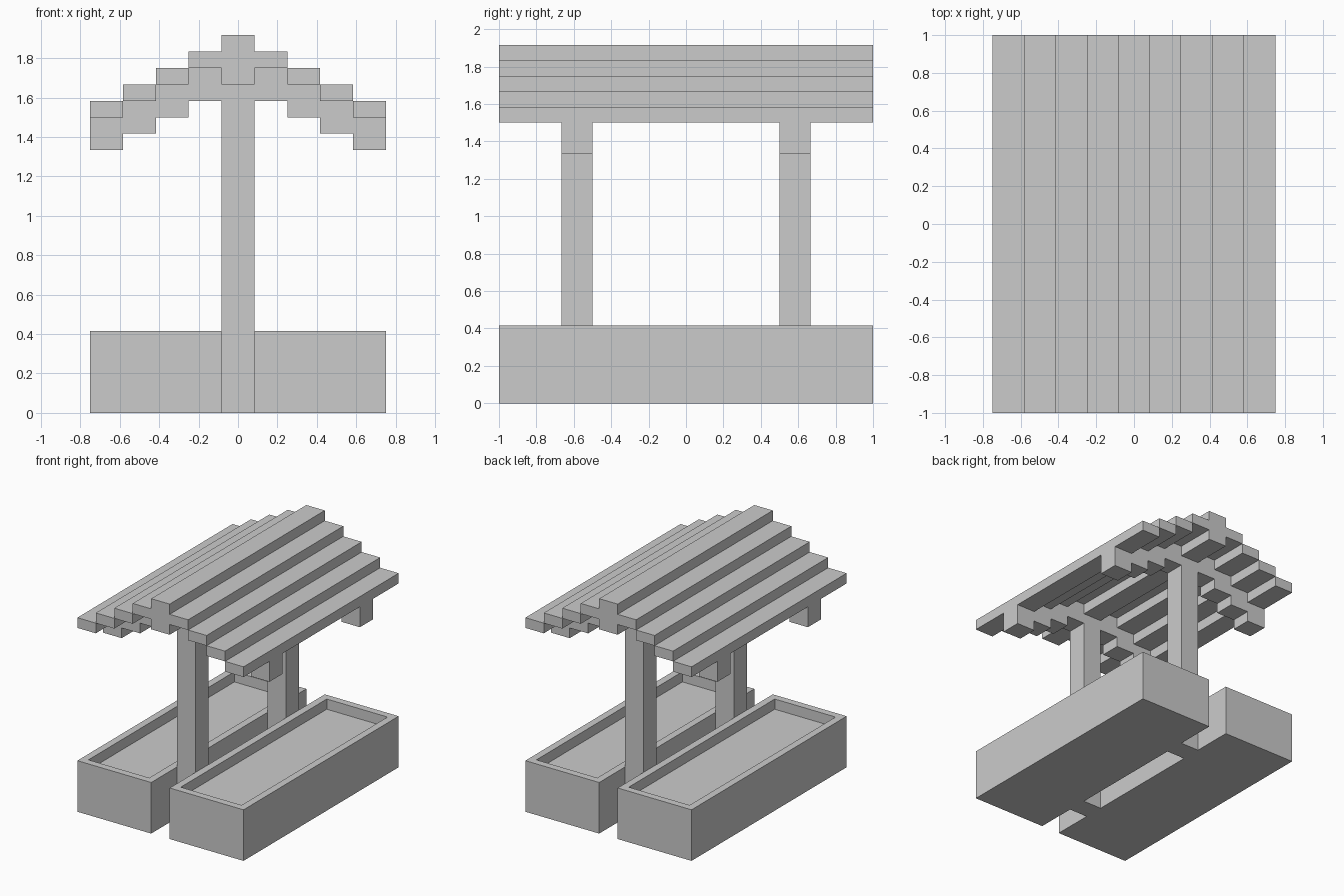
import bpy
import bmesh

if "Cube" in bpy.data.objects:
    bpy.data.objects.remove(bpy.data.objects["Cube"], do_unlink=True)

U = 1 / 12  # one block unit

grey = bpy.data.materials.new("plain grey")
grey.use_nodes = True
COLOUR = (0.6, 0.6, 0.6, 1)
grey.diffuse_color = COLOUR
grey.node_tree.nodes["Principled BSDF"].inputs["Base Color"].default_value = COLOUR


def finish(name, bm):
    """Turn a bmesh in block units into a scaled object."""
    bmesh.ops.scale(bm, vec=(U, U, U), verts=bm.verts)
    bmesh.ops.recalc_face_normals(bm, faces=bm.faces)
    mesh = bpy.data.meshes.new(name)
    bm.to_mesh(mesh)
    bm.free()
    mesh.materials.append(grey)
    obj = bpy.data.objects.new(name, mesh)
    bpy.context.collection.objects.link(obj)
    return obj


def extrude_profile(name, profile, y0, y1):
    """Extrude an x-z outline along y."""
    bm = bmesh.new()
    face = bm.faces.new([bm.verts.new((x, y0, z)) for x, z in profile])
    grown = bmesh.ops.extrude_face_region(bm, geom=[face])["geom"]
    verts = [v for v in grown if isinstance(v, bmesh.types.BMVert)]
    bmesh.ops.translate(bm, vec=(0, y1 - y0, 0), verts=verts)
    return finish(name, bm)


def rect(x0, x1, z0, z1):
    return [(x0, z0), (x1, z0), (x1, z1), (x0, z1)]


def planter(name, x0, x1):
    """Trough with a rim one unit wide and a bed one unit down."""
    bm = bmesh.new()
    bmesh.ops.create_cube(bm, size=1)
    bmesh.ops.scale(bm, vec=(x1 - x0, 24, 5), verts=bm.verts)
    bmesh.ops.translate(bm, vec=((x0 + x1) / 2, 0, 2.5), verts=bm.verts)
    top = max(bm.faces, key=lambda f: f.calc_center_median().z)
    bmesh.ops.inset_individual(bm, faces=[top], thickness=1)
    bed = bmesh.ops.extrude_face_region(bm, geom=[top])["geom"]
    bmesh.ops.translate(bm, vec=(0, 0, -1),
                        verts=[v for v in bed if isinstance(v, bmesh.types.BMVert)])
    bmesh.ops.delete(bm, geom=[top] if top.is_valid else [], context="FACES_ONLY")
    return finish(name, bm)


# Planters and stepped roof planks on both sides
for side, s in (("left", 1), ("right", -1)):
    planter(f"{side}_planter", *sorted((s, 9 * s)))
    for i in range(4):
        x0, x1 = sorted((s * (1 + 2 * i), s * (3 + 2 * i)))
        extrude_profile(f"{side}_roof_plank_{i + 1}",
                        rect(x0, x1, 21 - i, 22 - i), -12, 12)

# Ridge beam
extrude_profile("ridge_beam", rect(-1, 1, 20, 23), -12, 12)

# Half outline of a stepped rafter: lower edge outwards, upper edge back
half = []
for i in range(4):
    half += [(1 + 2 * i, 19 - i), (3 + 2 * i, 19 - i)]
for i in reversed(range(4)):
    half += [(3 + 2 * i, 21 - i), (1 + 2 * i, 21 - i)]

# Posts with rafters
for end, y0 in (("front", -8), ("back", 6)):
    extrude_profile(f"{end}_post", rect(-1, 1, 0, 20), y0, y0 + 2)
    for side, s in (("left", 1), ("right", -1)):
        extrude_profile(f"{end}_{side}_rafter",
                        [(s * x, z) for x, z in half], y0, y0 + 2)
